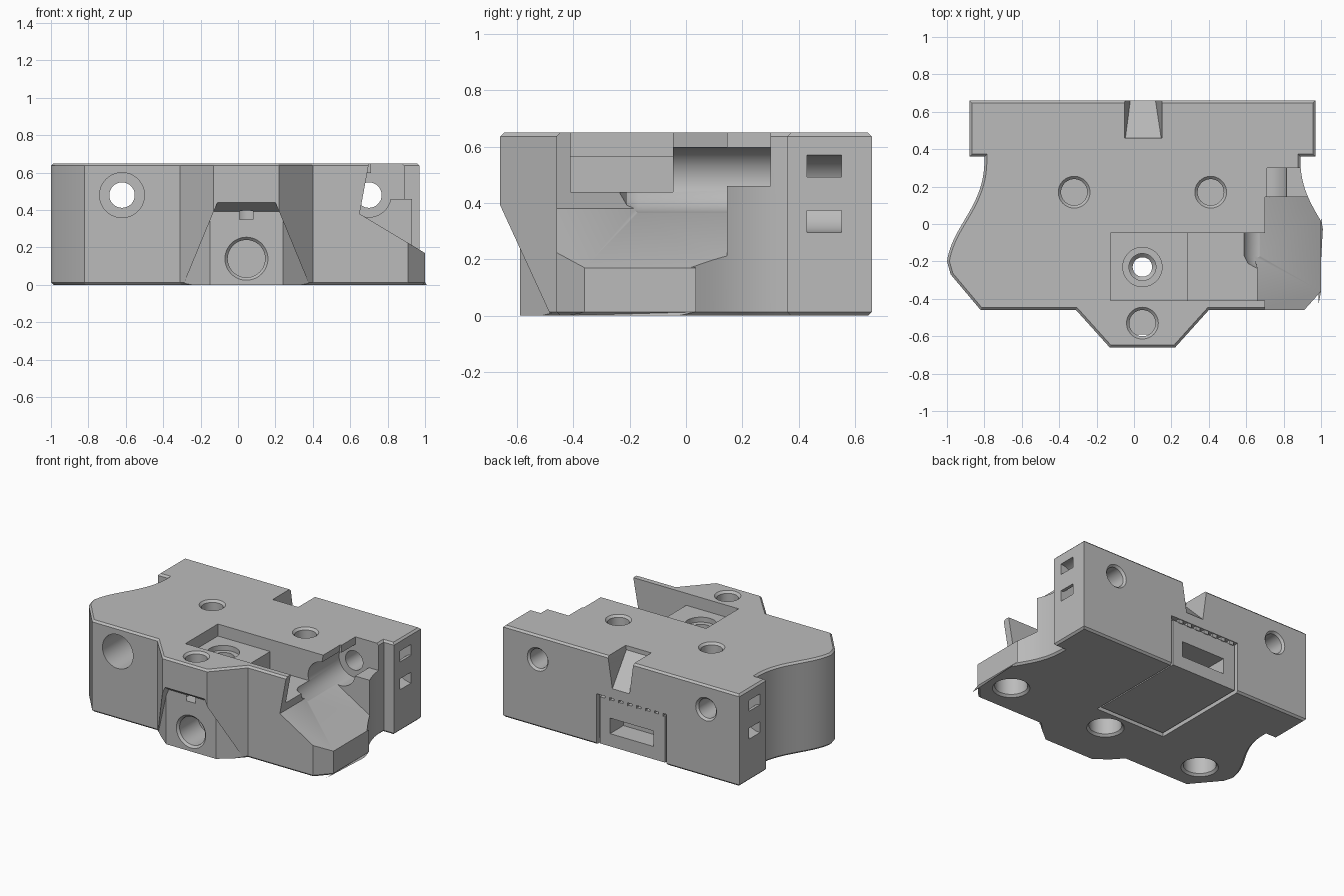
import bpy, bmesh, math

if "Cube" in bpy.data.objects:
    bpy.data.objects.remove(bpy.data.objects["Cube"], do_unlink=True)

grey = bpy.data.materials.new("plain_grey")
grey.use_nodes = True
grey.diffuse_color = (0.5, 0.5, 0.5, 1)
grey.node_tree.nodes["Principled BSDF"].inputs["Base Color"].default_value = (0.5, 0.5, 0.5, 1)

MID = 0.045   # symmetry plane of the block
TOP = 0.65


def finish(name, bm):
    bmesh.ops.recalc_face_normals(bm, faces=bm.faces)
    mesh = bpy.data.meshes.new(name)
    bm.to_mesh(mesh)
    bm.free()
    mesh.materials.append(grey)
    ob = bpy.data.objects.new(name, mesh)
    bpy.context.collection.objects.link(ob)
    return ob


def prism(name, pts, lo, hi, axis="Z", chamfer=0):
    """Extrude a flat outline along an axis; optionally chamfer both rims."""
    place = {"X": lambda a, b, t: (t, a, b),
             "Y": lambda a, b, t: (a, t, b),
             "Z": lambda a, b, t: (a, b, t)}[axis]
    bm = bmesh.new()
    ends = [[bm.verts.new(place(a, b, t)) for a, b in pts] for t in (lo, hi)]
    caps = [bm.faces.new(e) for e in ends]
    n = len(pts)
    for i in range(n):
        j = (i + 1) % n
        bm.faces.new((ends[0][i], ends[0][j], ends[1][j], ends[1][i]))
    bmesh.ops.recalc_face_normals(bm, faces=bm.faces)
    if chamfer:
        rims = [e for c in caps for e in c.edges]
        bmesh.ops.bevel(bm, geom=rims, offset=chamfer, segments=1, affect="EDGES")
    return finish(name, bm)


def box(name, x, y, z):
    return prism(name, [(x[0], y[0]), (x[1], y[0]), (x[1], y[1]), (x[0], y[1])], *z)


def lathe(name, profile, x, other, axis="Z", segs=48):
    """Solid of revolution; profile holds (radius, position along axis)."""
    bm = bmesh.new()
    rings = []
    for r, t in profile:
        ring = []
        for k in range(segs):
            a = 2 * math.pi * k / segs
            u, v = x + r * math.cos(a), other + r * math.sin(a)
            ring.append(bm.verts.new((u, v, t) if axis == "Z" else (u, t, v)))
        rings.append(ring)
    for a, b in zip(rings, rings[1:]):
        for k in range(segs):
            j = (k + 1) % segs
            bm.faces.new((a[k], a[j], b[j], b[k]))
    bm.faces.new(rings[0])
    bm.faces.new(rings[-1])
    return finish(name, bm)


def combine(target, tool, mode="DIFFERENCE", keep=False):
    mod = target.modifiers.new("cut", "BOOLEAN")
    mod.operation, mod.object, mod.solver = mode, tool, "EXACT"
    bpy.context.view_layer.objects.active = target
    bpy.ops.object.modifier_apply(modifier=mod.name)
    if not keep:
        bpy.data.objects.remove(tool, do_unlink=True)


# Block outline: one half with a concave flank, mirrored and trimmed at x = 1
def flank(t):
    s = 1 - t
    w = (s**3, 3 * s * s * t, 3 * s * t * t, t**3)
    return (sum(a * b for a, b in zip(w, (-0.80, -0.79, -0.97, -1.0))),
            sum(a * b for a, b in zip(w, (0.36, 0.1, 0.0, -0.2))))


curve = [flank(i / 24) for i in range(25)]
left = [(-0.88, 0.66), (-0.88, 0.36)] + curve + [(-0.98, -0.27), (-0.82, -0.46), (-0.31, -0.46), (-0.13, -0.66)]
right = [(0.22, -0.66), (0.40, -0.46), (0.91, -0.46), (1.0, -0.36)]
right += [(2 * MID - x, y) for x, y in reversed(curve) if 2 * MID - x < 1.0]
right.insert(4, (1.0, 0.035))
right += [(0.97, 0.36), (0.97, 0.66)]
body = prism("main_block", left + right, 0, TOP, chamfer=0.013)

# Undercut below the nose, leaving a shallower lower nose
under = prism("undercut", [(-0.11, 0.44), (0.20, 0.44), (0.39, -0.02), (-0.30, -0.02)], -0.8, -0.45, "Y")
lower = prism("lower_nose", [(-0.15, -0.59), (0.24, -0.59), (0.40, -0.46), (0.40, -0.3),
                             (-0.31, -0.3), (-0.31, -0.46)], -0.1, 0.7)
combine(under, lower)
lip = prism("lip", [(-0.66, 0.44), (-0.58, 0.385), (-0.58, 0.6), (-0.66, 0.6)], -0.5, 0.6, "X")
combine(under, lip)
combine(body, under)
combine(body, box("nose_slot", (0.01, 0.08), (-0.7, -0.48), (0.35, 0.395)))

# Side cavity, with a shallower step behind it
combine(body, prism("side_cavity", [(0.65, 0.38), (0.728, 0.8), (1.2, 0.8), (1.2, 0.05)], -0.6, 0.145, "Y"))
combine(body, box("cavity_step", (0.71, 1.2), (0.1, 0.30), (0.46, 0.8)))

# Two-level pocket in the top, open to the side cavity
combine(body, box("pocket_high", (-0.125, 0.5), (-0.41, -0.047), (0.565, 0.8)))
combine(body, box("pocket_low", (0.285, 0.75), (-0.41, -0.047), (0.44, 0.8)))

# Lengthwise bolt holes with wide bores
combine(body, lathe("left_bolt", [(0.12, -0.7), (0.12, 0.3), (0.068, 0.3), (0.068, 0.645), (0.1, 0.68)],
                    -0.62, 0.48, "Y"))
combine(body, lathe("right_bolt", [(0.06, -0.235), (0.1, -0.21), (0.118, -0.17), (0.118, 0.3), (0.068, 0.3),
                                   (0.068, 0.645), (0.1, 0.68)], 0.70, 0.48, "Y"))

# Blind holes in the top and underside, each with a chamfered rim
for x, y in ((-0.32, 0.17), (0.41, 0.17), (MID, -0.53)):
    combine(body, lathe("top_hole", [(0.07, 0.35), (0.07, 0.635), (0.1, 0.665)], x, y))
for x in (-0.74, 0.83):
    combine(body, lathe("foot_hole", [(0.135, -0.015), (0.105, 0.015), (0.105, 0.2)], x, -0.23))
combine(body, lathe("centre_hole", [(0.135, -0.015), (0.105, 0.015), (0.105, 0.2), (0.052, 0.2), (0.052, 0.44),
                                    (0.072, 0.46), (0.072, 0.53), (0.105, 0.53), (0.105, 0.6)], MID, -0.23))
combine(body, lathe("front_hole", [(0.13, -0.605), (0.1, -0.575), (0.1, -0.37)], MID, 0.14, "Y"))

# Sloping notch at the back of the top
notch = prism("notch", [(0.46, 0.8), (0.46, 0.62), (0.7, 0.39), (0.7, 0.8)], -0.3, 0.4, "X")
combine(notch, prism("notch_sides", [(-0.02, 0.3), (-0.02, 0.43), (-0.05, 0.65), (-0.05, 0.9),
                                     (0.15, 0.9), (0.15, 0.65), (0.115, 0.43), (0.115, 0.3)], 0, 0.9, "Y"), "INTERSECT")
combine(body, notch)

# Curved tie channels opening as two slots on each side
for edge, side in ((0.97, 1), (-0.88, -1)):
    arc = [math.pi * (0.5 + i / 16) for i in range(17)]
    ring = [(0.05, 0.137)] + [(0.137 * math.cos(a), 0.137 * math.sin(a)) for a in arc] + [(0.05, -0.137), (0.05, -0.06)]
    ring += [(0.06 * math.cos(a), 0.06 * math.sin(a)) for a in reversed(arc)] + [(0.05, 0.06)]
    combine(body, prism("tie_channel", [(edge + side * u, 0.433 + v) for u, v in ring], 0.43, 0.552, "Y"))

# Inlaid cover wrapping from the back to the underside
combine(body, prism("cover_recess", [(-0.08, -0.1), (0.8, -0.1), (0.8, 0.36), (0.625, 0.36), (0.625, 0.035),
                                     (-0.08, 0.035)], -0.31, 0.24, "X"))
cover = prism("inlaid_cover", [(-0.06, 0.01), (0.65, 0.01), (0.65, 0.34), (0.6, 0.34), (0.6, 0.05),
                               (-0.06, 0.05)], -0.29, 0.22, "X")
slot = box("cover_slot", (-0.20, 0.14), (0.5, 0.8), (0.1, 0.21))
combine(body, slot, keep=True)
combine(cover, slot)

# Small grip teeth along the top of the cover
teeth = [box("cover_tooth", (x, x + 0.035), (0.61, 0.655), (0.335, 0.361))
         for x in [-0.28 + 0.07 * i for i in range(7)]]

# Smooth the bores, keep all corners crisp
bpy.ops.object.select_all(action="DESELECT")
for ob in [body, cover] + teeth:
    ob.select_set(True)
bpy.context.view_layer.objects.active = body
bpy.ops.object.shade_smooth_by_angle(angle=math.radians(25))
